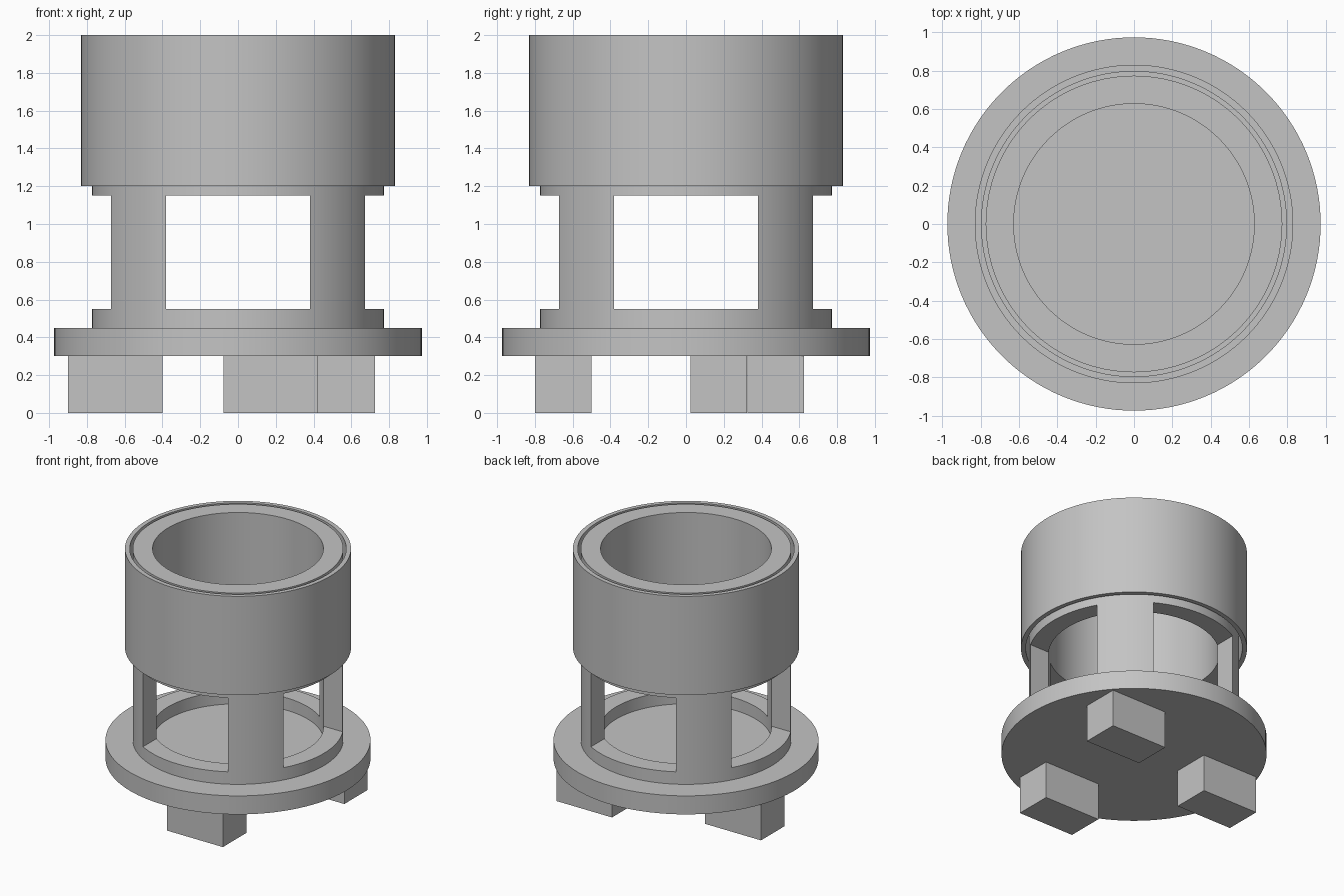
import bpy
import bmesh
from math import cos, sin, radians
from mathutils import Matrix, Vector

cube = bpy.data.objects.get("Cube")
if cube:
    bpy.data.objects.remove(cube, do_unlink=True)

SEGMENTS = 128

# Single plain material
grey = bpy.data.materials.new("light_grey")
grey.use_nodes = True
colour = (0.55, 0.55, 0.55, 1)
grey.diffuse_color = colour
grey.node_tree.nodes["Principled BSDF"].inputs["Base Color"].default_value = colour


def add_object(name, bm):
    bmesh.ops.recalc_face_normals(bm, faces=bm.faces)
    mesh = bpy.data.meshes.new(name)
    bm.to_mesh(mesh)
    bm.free()
    mesh.materials.append(grey)
    obj = bpy.data.objects.new(name, mesh)
    bpy.context.collection.objects.link(obj)
    return obj


def make_box(name, centre, size):
    bm = bmesh.new()
    matrix = Matrix.Translation(centre) @ Matrix.Diagonal((*size, 1))
    bmesh.ops.create_cube(bm, size=1, matrix=matrix)
    return add_object(name, bm)


def make_disc(name, radius, bottom, top):
    bm = bmesh.new()
    bmesh.ops.create_cone(bm, cap_ends=True, segments=SEGMENTS,
                          radius1=radius, radius2=radius, depth=top - bottom,
                          matrix=Matrix.Translation((0, 0, (top + bottom) / 2)))
    return add_object(name, bm)


def make_tube(name, outer, inner, bottom, top):
    """Revolve a rectangular wall section around the z axis."""
    bm = bmesh.new()
    section = [(inner, bottom), (outer, bottom), (outer, top), (inner, top)]
    rings = []
    for i in range(SEGMENTS):
        a = radians(360 * i / SEGMENTS)
        rings.append([bm.verts.new((r * cos(a), r * sin(a), z)) for r, z in section])
    for i, ring in enumerate(rings):
        after = rings[(i + 1) % SEGMENTS]
        for j in range(4):
            k = (j + 1) % 4
            bm.faces.new((ring[j], after[j], after[k], ring[k]))
    return add_object(name, bm)


def cut(target, cutter):
    cutter.hide_render = True
    mod = target.modifiers.new("window_cut", 'BOOLEAN')
    mod.operation = 'DIFFERENCE'
    mod.solver = 'EXACT'
    mod.object = cutter
    bpy.context.view_layer.objects.active = target
    bpy.ops.object.modifier_apply(modifier=mod.name)
    bpy.data.objects.remove(cutter, do_unlink=True)


# Base flange, inner tube and loose outer sleeve
flange = make_disc("base_flange", 0.973, 0.30, 0.45)
tube = make_tube("inner_tube", 0.773, 0.627, 0.45, 2.0)
sleeve = make_tube("outer_sleeve", 0.83, 0.795, 1.2, 2.0)

# Four windows cut crosswise, leaving four pillars
for size in ((0.76, 2.2, 0.6), (2.2, 0.76, 0.6)):
    cut(tube, make_box("window_cutter", (0, 0, 0.85), size))

# Three feet spaced evenly around the base, all facing the same way
for name, angle in (("foot_back_left", 45), ("foot_right", 165), ("foot_front", 285)):
    a = radians(angle)
    centre = Vector((0.672 * cos(a), 0.672 * sin(a), 0.15))
    make_box(name, centre, (0.5, 0.3, 0.3))

# Smooth round walls, keep the rims sharp
bpy.ops.object.select_all(action='DESELECT')
for obj in (flange, tube, sleeve):
    obj.select_set(True)
bpy.context.view_layer.objects.active = tube
bpy.ops.object.shade_smooth_by_angle(angle=radians(30))
